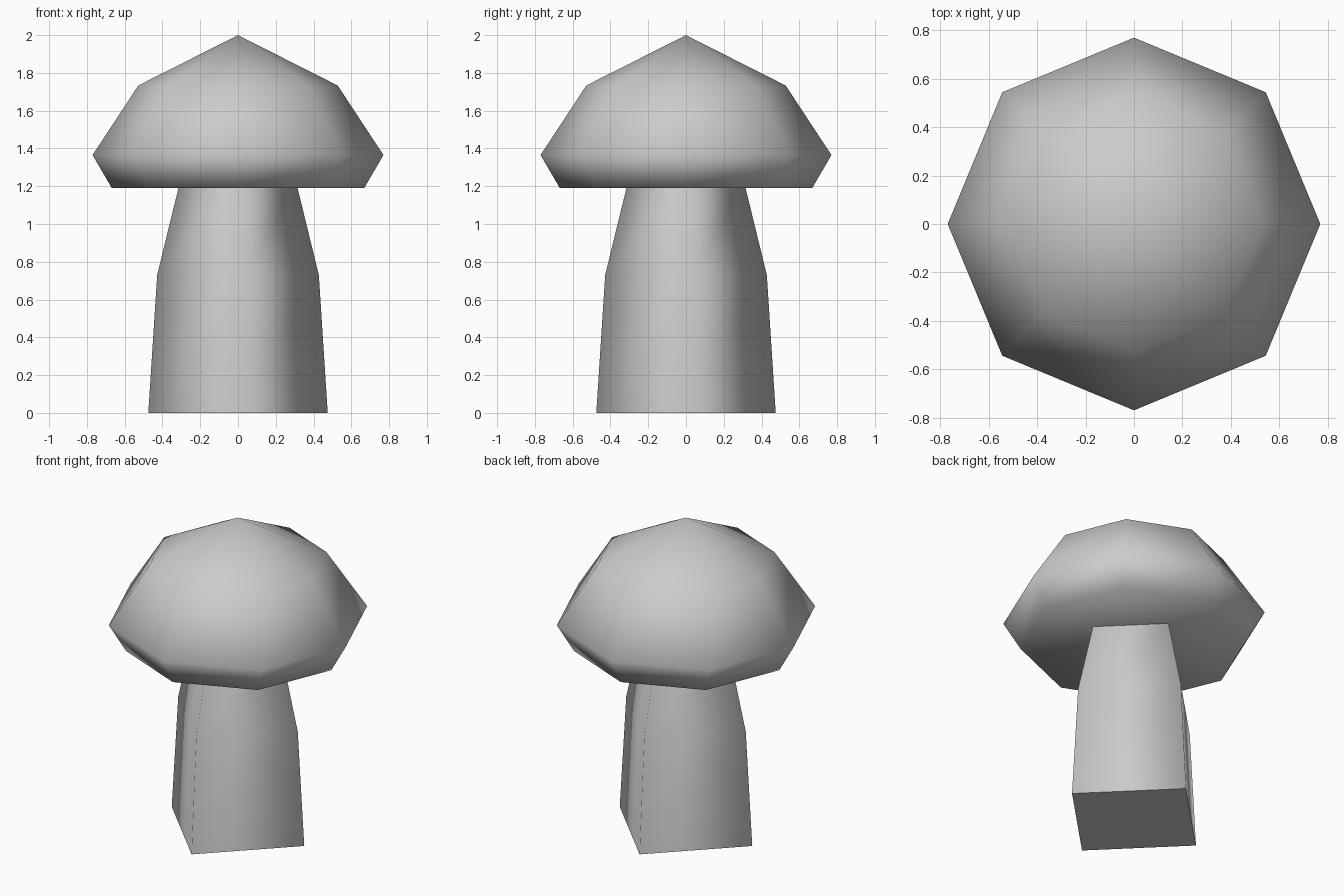
import bpy
import bmesh
from math import cos, sin, tau

if "Cube" in bpy.data.objects:
    bpy.data.objects.remove(bpy.data.objects["Cube"], do_unlink=True)

# One plain grey for the whole model
grey = bpy.data.materials.new("plain_grey")
grey.use_nodes = True
colour = (0.6, 0.6, 0.6, 1)
grey.diffuse_color = colour
grey.node_tree.nodes["Principled BSDF"].inputs["Base Color"].default_value = colour


def lathe(name, sides, profile, apex=None, flat_base=False):
    """Stack rings of (radius, height) with corners on the axes, closed at both ends."""
    bm = bmesh.new()
    rings = [[bm.verts.new((r * cos(tau * i / sides), r * sin(tau * i / sides), z))
              for i in range(sides)] for r, z in profile]
    base = bm.faces.new(rings[0][::-1])
    for low, high in zip(rings, rings[1:]):
        for i in range(sides):
            j = (i + 1) % sides
            bm.faces.new((low[i], low[j], high[j], high[i]))
    if apex is None:
        bm.faces.new(rings[-1])
    else:
        tip = bm.verts.new((0, 0, apex))
        for i in range(sides):
            bm.faces.new((rings[-1][i], rings[-1][(i + 1) % sides], tip))
    for face in bm.faces:
        face.smooth = True
    if flat_base:
        base.smooth = False
        if apex is None:
            bm.faces.ensure_lookup_table()
            bm.faces[-1].smooth = False
    mesh = bpy.data.meshes.new(name)
    bm.to_mesh(mesh)
    bm.free()
    mesh.materials.append(grey)
    obj = bpy.data.objects.new(name, mesh)
    bpy.context.collection.objects.link(obj)
    return obj


# Square tapering stem with softly shaded sides and a flat foot
lathe("stem", 4, [(0.475, 0), (0.428, 0.73), (0.315, 1.192)], flat_base=True)

# Eight-sided domed cap with a pointed top
lathe("cap", 8, [(0.668, 1.19), (0.77, 1.365), (0.528, 1.733)], apex=2)
